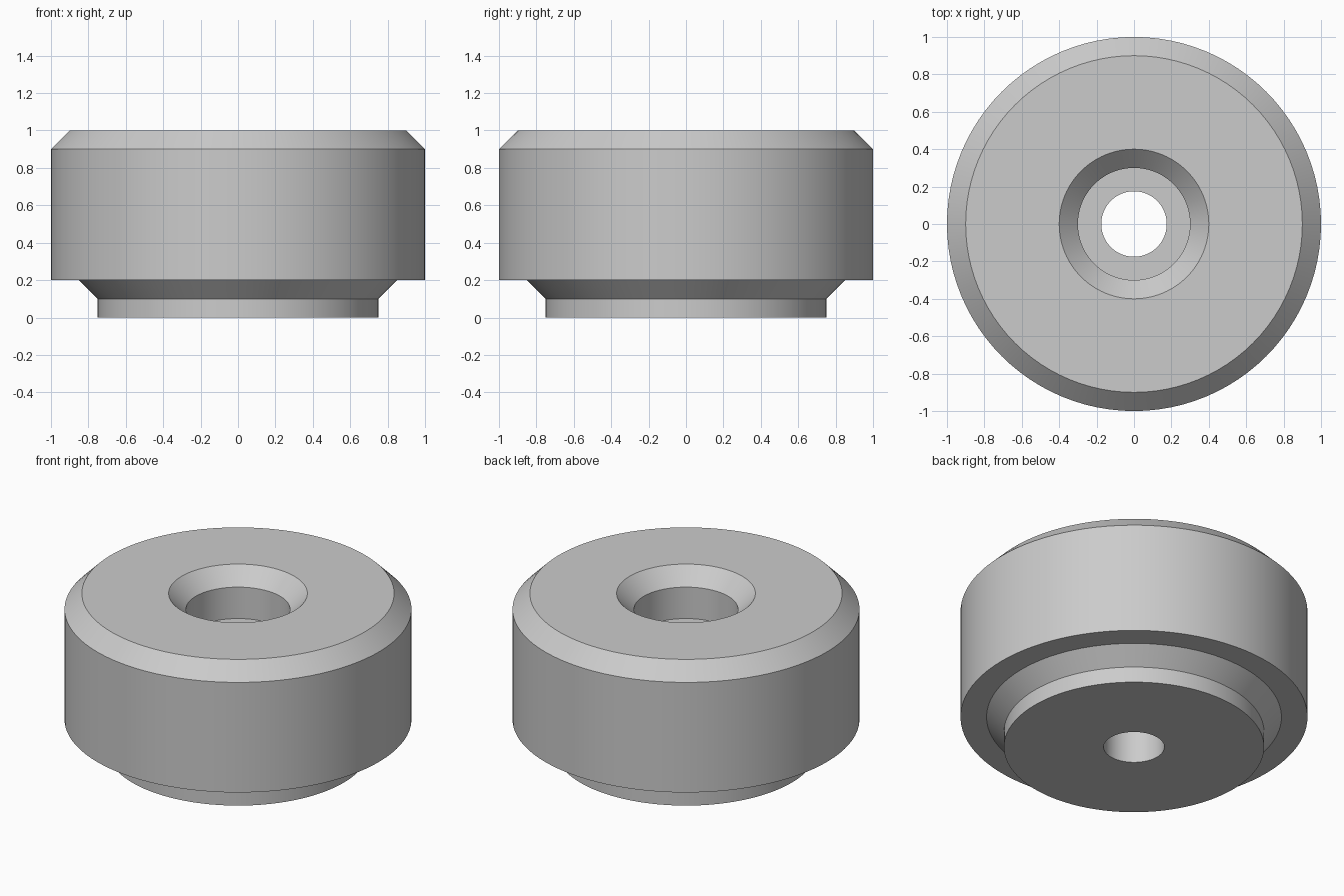
import bpy
import bmesh
import math
from mathutils import Vector

cube = bpy.data.objects.get("Cube")
if cube:
    bpy.data.objects.remove(cube, do_unlink=True)


def make_material(name, color):
    mat = bpy.data.materials.new(name)
    mat.use_nodes = True
    mat.diffuse_color = color
    mat.node_tree.nodes["Principled BSDF"].inputs["Base Color"].default_value = color
    return mat


def revolve(name, profile, mat, steps=96):
    """Turn a closed (radius, height) profile around the z axis."""
    bm = bmesh.new()
    verts = [bm.verts.new((r, 0, z)) for r, z in profile]
    edges = [bm.edges.new((a, b)) for a, b in zip(verts, verts[1:] + verts[:1])]
    bmesh.ops.spin(bm, geom=verts + edges, cent=Vector(), axis=Vector((0, 0, 1)),
                   angle=math.tau, steps=steps, use_merge=False)
    bmesh.ops.remove_doubles(bm, verts=bm.verts, dist=0.0001)
    bmesh.ops.recalc_face_normals(bm, faces=bm.faces)
    mesh = bpy.data.meshes.new(name)
    bm.to_mesh(mesh)
    bm.free()
    mesh.materials.append(mat)
    obj = bpy.data.objects.new(name, mesh)
    bpy.context.collection.objects.link(obj)
    bpy.ops.object.select_all(action="DESELECT")
    obj.select_set(True)
    bpy.context.view_layer.objects.active = obj
    bpy.ops.object.shade_smooth_by_angle(angle=math.radians(30))
    return obj


grey = make_material("light grey", (0.6, 0.6, 0.6, 1))

# Half section of the foot, from the bottom of the bore outwards and back
section = [
    (0.175, 0), (0.75, 0), (0.75, 0.1),      # base spigot
    (0.85, 0.2), (1, 0.2),                   # flared neck and underside
    (1, 0.9), (0.9, 1),                      # outer wall and top chamfer
    (0.4, 1), (0.3, 0.9),                    # top face and countersink
    (0.3, 0.7), (0.175, 0.7),                # counterbore and its floor
]
revolve("round_foot", section, grey)
